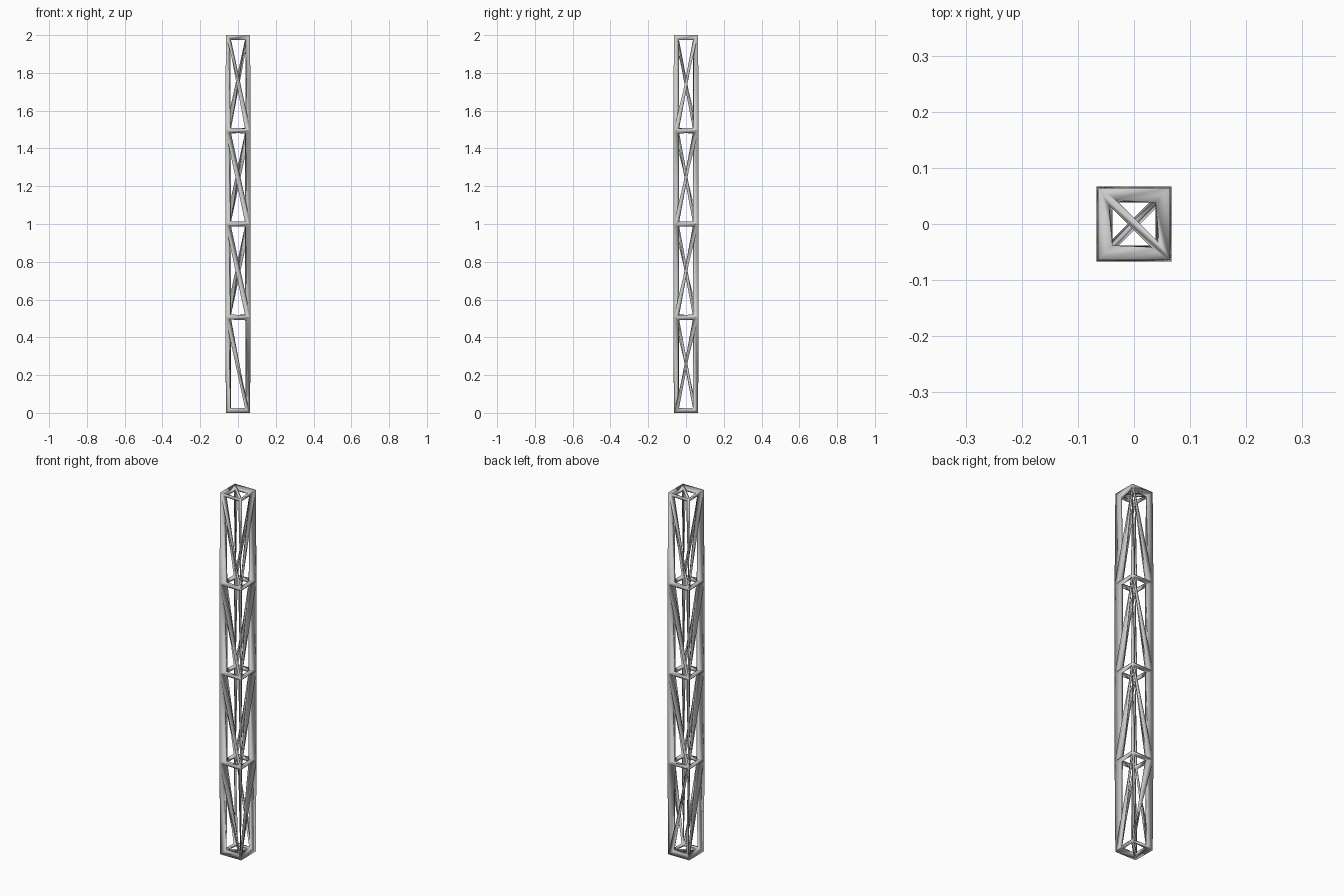
import bpy, bmesh

if "Cube" in bpy.data.objects:
    bpy.data.objects.remove(bpy.data.objects["Cube"])

# Square column cage, one diagonal per panel, turned into struts
W, H, N = 0.0525, 1.976, 4
corners = [(-W, -W), (W, -W), (W, W), (-W, W)]
bm = bmesh.new()
rings = [[bm.verts.new((x, y, 0.012 + H * i / N)) for x, y in corners] for i in range(N + 1)]
for i in range(N):
    a, b = rings[i], rings[i + 1]
    for k in range(4):
        n = (k + 1) % 4
        down_right = k in (0, 2) and (i, k) != (0, 2)
        if down_right:
            bm.faces.new((a[k], a[n], b[k]))
            bm.faces.new((a[n], b[n], b[k]))
        else:
            bm.faces.new((a[k], a[n], b[n]))
            bm.faces.new((a[k], b[n], b[k]))

# End caps with a diagonal brace
t, u = rings[-1], rings[0]
bm.faces.new((t[0], t[1], t[3]))
bm.faces.new((t[1], t[2], t[3]))
bm.faces.new((u[0], u[2], u[1]))
bm.faces.new((u[0], u[3], u[2]))

me = bpy.data.meshes.new("truss_column")
bm.to_mesh(me)
bm.free()
me.polygons.foreach_set("use_smooth", [True] * len(me.polygons))
ob = bpy.data.objects.new("truss_column", me)
bpy.context.collection.objects.link(ob)
w = ob.modifiers.new("struts", 'WIREFRAME')
w.thickness = 0.04
w.use_even_offset = False
w.offset = 0
